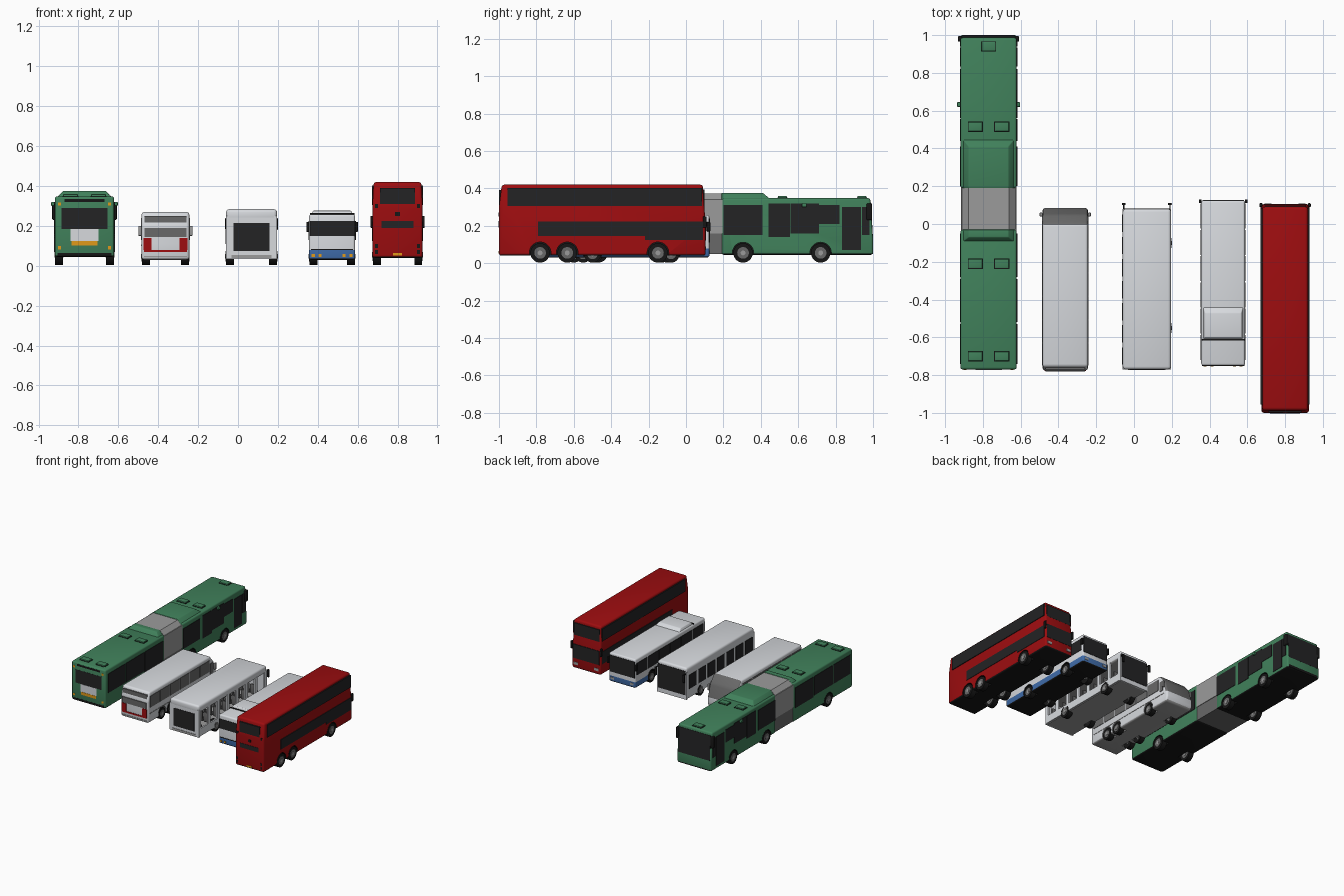
import bpy, bmesh, math
from mathutils import Matrix, Vector

if "Cube" in bpy.data.objects:
    bpy.data.objects.remove(bpy.data.objects["Cube"])

def mat(name, rgb):
    m = bpy.data.materials.new(name)
    m.diffuse_color = (*rgb, 1)
    m.use_nodes = True
    m.node_tree.nodes["Principled BSDF"].inputs["Base Color"].default_value = m.diffuse_color
    return m

GREEN = mat("green paint", (0.052, 0.22, 0.105))
WHITE = mat("white paint", (0.68, 0.70, 0.73))
RED = mat("red paint", (0.34, 0.004, 0.005))
BLACK = mat("black trim", (0.008, 0.008, 0.008))
GLASS = mat("dark glass", (0.017, 0.017, 0.018))
GREY = mat("mid grey", (0.14, 0.14, 0.14))
LIGHT = mat("light grey", (0.33, 0.33, 0.33))
BLUE = mat("blue paint", (0.05, 0.15, 0.40))
ORANGE = mat("orange lamp", (0.75, 0.32, 0.01))

def finish(bm, name, mats, smooth=True):
    bmesh.ops.recalc_face_normals(bm, faces=bm.faces[:])
    me = bpy.data.meshes.new(name)
    bm.to_mesh(me)
    bm.free()
    for m in mats:
        me.materials.append(m)
    ob = bpy.data.objects.new(name, me)
    bpy.context.collection.objects.link(ob)
    if smooth:
        activate(ob)
        bpy.ops.object.shade_smooth_by_angle(angle=math.radians(35))
    return ob

def activate(ob):
    bpy.ops.object.select_all(action='DESELECT')
    ob.select_set(True)
    bpy.context.view_layer.objects.active = ob

def box(name, m, xs, ys, zs, bevel=0):
    bm = bmesh.new()
    bmesh.ops.create_cube(bm, size=1)
    for v in bm.verts:
        v.co = Vector([(a + b) / 2 + c * (b - a) for (a, b), c in zip((xs, ys, zs), v.co)])
    if bevel:
        bmesh.ops.bevel(bm, geom=bm.edges[:], offset=bevel, segments=3, profile=0.5, affect='EDGES')
    return finish(bm, name, [m], bool(bevel))

def sides(name, m, cx, half, ys, zs, t=0.003):
    """Matching plates on the left and right walls."""
    for s, tag in ((-1, "left"), (1, "right")):
        x = cx + s * half
        box(f"{name}_{tag}", m, (x - t, x + t), ys, zs)

def end(name, m, xs, y, zs, t=0.003):
    box(name, m, xs, (y - t, y + t), zs)

def body(name, mats, cx, half, profile, bevel=0.012, inset=(9, 0), cut=None, rule=None, arches=(), ar=0.057):
    """Side outline (y, z) extruded across the width; rule gives the slot of each face."""
    bm = bmesh.new()
    f = bm.faces.new([bm.verts.new((cx - half, y, z)) for y, z in profile])
    ext = bmesh.ops.extrude_face_region(bm, geom=[f])
    for v in ext['geom']:
        if isinstance(v, bmesh.types.BMVert):
            v.co.x = cx + half
    for v in bm.verts:
        if v.co.z > inset[0]:
            v.co.x -= math.copysign(inset[1], v.co.x - cx)
    if bevel:
        bmesh.ops.bevel(bm, geom=bm.edges[:], offset=bevel, segments=3, profile=0.5, affect='EDGES')
    if cut:
        bmesh.ops.bisect_plane(bm, geom=bm.verts[:] + bm.edges[:] + bm.faces[:],
                               plane_co=(0, 0, cut), plane_no=(0, 0, 1))
    bmesh.ops.recalc_face_normals(bm, faces=bm.faces[:])
    for f in bm.faces:
        c = f.calc_center_median()
        f.material_index = 1 if f.normal.z < -0.6 else (rule(f.normal, c) if rule else 0)
    ob = finish(bm, name, mats, False)
    if arches:
        # Wheel arch cutter
        bm = bmesh.new()
        for y in arches:
            for s in (-1, 1):
                mx = Matrix.Translation((cx + s * half, y, 0.055)) @ Matrix.Rotation(math.pi / 2, 4, 'Y')
                bmesh.ops.create_cone(bm, cap_ends=True, segments=28, radius1=ar, radius2=ar, depth=0.12, matrix=mx)
        for f in bm.faces:
            f.material_index = 1
        cutter = finish(bm, name + "_arch_cutter", mats, False)
        cutter.hide_render = True
        mod = ob.modifiers.new("arches", 'BOOLEAN')
        mod.operation, mod.object, mod.solver = 'DIFFERENCE', cutter, 'EXACT'
        activate(ob)
        bpy.ops.object.modifier_apply(modifier=mod.name)
        bpy.data.objects.remove(cutter)
    activate(ob)
    bpy.ops.object.shade_smooth_by_angle(angle=math.radians(35))
    return ob

def wheels(name, cx, half, ys, r):
    """Tyre with a grey rim on both sides of each axle."""
    for i, y in enumerate(ys):
        for s in (-1, 1):
            for part, m, rad, w, off in (("tyre", BLACK, r, 0.04, 0.022), ("rim", GREY, r * 0.6, 0.042, 0.021),
                                         ("hub", LIGHT, r * 0.25, 0.046, 0.021)):
                bm = bmesh.new()
                mx = Matrix.Translation((cx + s * (half - off), y, r + 0.003)) @ Matrix.Rotation(math.pi / 2, 4, 'Y')
                bmesh.ops.create_cone(bm, cap_ends=True, segments=28, radius1=rad, radius2=rad, depth=w, matrix=mx)
                finish(bm, f"{name}_{part}_{i}_{'left' if s < 0 else 'right'}", [m])

def rect(y0, y1, z0, z1):
    return [(y0, z0), (y1, z0), (y1, z1), (y0, z1)]

# ---- Green articulated bus
C, H = -0.77, 0.149
body("green_front_car", [GREEN, BLACK], C, H, [(0.19, .045), (1, .045), (1, .13), (.985, .348), (.19, .348)],
     arches=(0.305, 0.72))
body("green_rear_car", [GREEN, BLACK], C, H, rect(-0.77, -0.03, .045, .348), arches=(-0.47,))
body("front_roof_hump", [GREEN, BLACK], C, H - .004, [(.19, .335), (.46, .335), (.41, .376), (.19, .376)], .004, (.35, .04))
body("rear_roof_hump", [GREEN, BLACK], C, H - .004, [(-.10, .335), (-.03, .335), (-.03, .376), (-.07, .376)], .004, (.35, .04))
box("bellows_lower", GREY, (C - .143, C + .143), (-.04, .2), (.05, .16))
box("bellows_upper", LIGHT, (C - .147, C + .147), (-.04, .2), (.16, .34))
body("bellows_roof", [LIGHT, LIGHT], C, .147, rect(-.03, .19, .335, .372), 0, (.35, .04))
for i, (y0, y1, z0, z1) in enumerate([(.2, .41, .15, .31), (.44, .555, .14, .32), (.56, .71, .16, .32), (.71, .82, .21, .31),
                                      (.835, .935, .07, .30), (.94, .98, .15, .3),
                                      (-.74, -.53, .16, .31), (-.52, -.29, .16, .31), (-.28, -.05, .15, .31)]):
    sides(f"green_window_{i}", GLASS, C, H, (y0, y1), (z0, z1))
body("green_windscreen", [GLASS, GLASS], C, .138, [(.99, .13), (1.0, .13), (.989, .325), (.975, .325)], 0)
end("green_front_bumper", BLACK, (C - .135, C + .135), .997, (.05, .07))
end("green_rear_bumper", BLACK, (C - .135, C + .135), -.768, (.048, .065))
end("green_rear_window", GLASS, (C - .115, C + .115), -.768, (.185, .29))
end("green_rear_panel", WHITE, (C - .07, C + .07), -.769, (.125, .185))
end("green_rear_plate", ORANGE, (C - .065, C + .065), -.769, (.102, .124))
end("green_rear_vent", BLACK, (C - .10, C + .10), -.768, (.32, .335))
for s in (-1, 1):
    for z in (.09, .31):
        end("green_lamp", ORANGE, (C + s * .125 - .008, C + s * .125 + .008), -.769, (z - .008, z + .008))
    box("green_mirror", BLACK, (C + s * .15 - .012, C + s * .15 + .012), (.965, .995), (.23, .32), .006)
    box("side_camera", GREEN, (C + s * .155 - .012, C + s * .155 + .012), (.62, .645), (.30, .32), .004)
for i, (x, y) in enumerate([(0, .94), (-.07, .515), (.07, .515), (-.07, -.21), (.07, -.21), (-.07, -.70), (.07, -.70)]):
    box(f"roof_hatch_rim_{i}", BLACK, (C + x - .04, C + x + .04), (y - .027, y + .027), (.34, .351))
    box(f"roof_hatch_{i}", GREEN, (C + x - .037, C + x + .037), (y - .024, y + .024), (.34, .359), .003)
wheels("green", C, H, (.305, .72, -.47), .052)

# ---- White coach with sloping grey windscreen
C, H = -0.364, 0.12
body("coach_body", [WHITE, LIGHT, GREY], C, H,
     [(-.775, .03), (.07, .03), (.085, .06), (.083, .11), (.05, .21), (.0, .268), (-.755, .27), (-.775, .2)],
     .014, cut=.11, rule=lambda n, c: 2 if n.y > .25 and c.z > .11 else 0, arches=(-.60, -.49, -.13), ar=.048)
for i in range(6):
    y = -.75 + i * .124
    sides(f"coach_window_{i}", GREY, C, H, (y, y + .116), (.15, .24))
sides("coach_front_window", GREY, C, H, (0, .035), (.13, .21))
sides("coach_stripe", LIGHT, C, H, (-.75, .05), (.10, .106), .002)
for i, (z0, z1, y) in enumerate([(.2, .25, -.764), (.145, .19, -.775)]):
    end(f"coach_rear_window_{i}", GREY, (C - .105, C + .105), y, (z0, z1), .006)
end("coach_rear_stripe", RED, (C - .108, C + .108), -.775, (.068, .08))
end("coach_rear_line", LIGHT, (C - .108, C + .108), -.775, (.045, .05))
for s in (-1, 1):
    a, b = sorted((C + s * .07, C + s * .11))
    end("coach_tail_lamp", RED, (a, b), -.776, (.08, .14))
    box("coach_mirror", LIGHT, (C + s * .128 - .008, C + s * .128 + .008), (.04, .06), (.15, .2), .004)
wheels("coach", C, H, (-.60, -.49, -.13), .044)

# ---- White city bus with an open right side and seats
C, H = 0.068, 0.128
box("city_floor", LIGHT, (C - H + .01, C + H - .01), (-.76, .075), (.035, .055))
body("city_roof", [WHITE, LIGHT], C, H, rect(-.77, .08, .225, .284), .016)
box("city_left_wall", WHITE, (C - H, C - H + .012), (-.77, .08), (.04, .25))
box("city_rear_wall", WHITE, (C - H, C + H), (-.77, -.755), (.035, .25))
box("city_front_wall", WHITE, (C - H, C + H), (.065, .08), (.035, .25))
box("city_right_skirt", WHITE, (C + H - .012, C + H), (-.77, .08), (.04, .10))
for i in range(8):
    y = -.77 + i * .117
    box(f"city_post_{i}", WHITE, (C + H - .012, C + H), (y, y + .03), (.09, .24))
    if i < 7:
        box(f"city_left_window_{i}", GLASS, (C - H - .003, C - H + .003), (y + .025, y + .117), (.11, .22))
        for x in (-.08, -.03, .03, .08):
            box(f"seat_cushion_{i}", GREY, (C + x - .02, C + x + .02), (y + .04, y + .085), (.085, .10), .004)
            box(f"seat_back_{i}", GREY, (C + x - .02, C + x + .02), (y + .035, y + .047), (.09, .165), .004)
end("city_rear_window", GLASS, (C - .09, C + .09), -.77, (.075, .215))
end("city_rear_bumper", LIGHT, (C - .10, C + .10), -.77, (.038, .055))
end("city_windscreen", GLASS, (C - .12, C + .12), .08, (.07, .26))
for s in (-1, 1):
    box("city_mirror_arm", BLACK, (C + s * .122 - .003, C + s * .122 + .003), (.07, .11), (.235, .241))
    box("city_mirror", BLACK, (C + s * .122 - .01, C + s * .122 + .01), (.10, .112), (.18, .24), .004)
wheels("city", C, H + .002, (-.55, -.10), .045)

# ---- White and blue bus
C, H = 0.472, 0.116
body("blue_white_body", [WHITE, BLACK, BLUE], C, H, rect(-.75, .125, .03, .258), .012, cut=.078,
     rule=lambda n, c: 2 if c.z < .078 else 0, arches=(-.50, -.08), ar=.05)
body("roof_unit", [WHITE, WHITE], C, .108, [(-.61, .25), (-.43, .25), (-.47, .276), (-.60, .276)], .004, (.26, .012))
end("roof_unit_seam", BLACK, (C - .112, C + .112), -.613, (.25, .264))
for i in range(6):
    y = -.72 + i * .139
    sides(f"blue_bus_window_{i}", GLASS, C, H, (y, y + .133), (.13, .225))
end("blue_bus_rear_window", GLASS, (C - .112, C + .112), -.75, (.15, .225))
end("blue_bus_rear_seam", BLACK, (C - .105, C + .105), -.75, (.078, .083))
end("blue_bus_windscreen", GLASS, (C - .11, C + .11), .125, (.11, .24))
for s in (-1, 1):
    for x in (.06, .095):
        end("blue_bus_tail_lamp", ORANGE, (C + s * x - .008, C + s * x + .008), -.751, (.045, .058))
    end("blue_bus_headlamp", LIGHT, (C + s * .085 - .015, C + s * .085 + .015), .125, (.05, .068))
    box("blue_bus_mirror", BLACK, (C + s * .122 - .007, C + s * .122 + .007), (.11, .13), (.17, .22), .003)
wheels("blue_bus", C, H, (-.50, -.08), .045)

# ---- Red double decker
C, H = 0.80, 0.126
body("red_body", [RED, BLACK], C, H, [(-1, .04), (.105, .04), (.105, .2), (.09, .42), (-.985, .42), (-1, .3)],
     .014, (.35, .006), arches=(-.78, -.635, -.15), ar=.058)
for s, tag in ((-1, "left"), (1, "right")):
    x = C + s * (H - .003)
    box(f"upper_window_{tag}", GLASS, (x - .006, x + .006), (-.955, .085), (.305, .402))
sides("lower_window", GLASS, C, H, (-.79, -.22), (.145, .222))
sides("cab_window", GLASS, C, H, (-.22, .09), (.125, .222))
end("red_rear_upper_window", GLASS, (C - .088, C + .088), -.993, (.31, .39), .006)
end("red_rear_lower_window", GLASS, (C - .08, C + .08), -1, (.19, .225), .002)
end("red_rear_badge", BLACK, (C - .012, C + .012), -1, (.25, .27), .002)
end("red_rear_plate", ORANGE, (C - .022, C + .022), -1, (.052, .064), .002)
end("red_upper_windscreen", GLASS, (C - .11, C + .11), .094, (.30, .395), .005)
end("red_lower_windscreen", GLASS, (C - .115, C + .115), .104, (.12, .23))
for s in (-1, 1):
    for z in (.07, .10, .30):
        end("red_tail_lamp", BLACK, (C + s * .105 - .007, C + s * .105 + .007), -.999, (z - .01, z + .01), .002)
    end("red_headlamp", LIGHT, (C + s * .09 - .018, C + s * .09 + .018), .105, (.07, .09))
    box("red_mirror", BLACK, (C + s * .128 - .008, C + s * .128 + .008), (.09, .11), (.19, .25), .004)
wheels("red", C, H, (-.78, -.635, -.15), .052)
